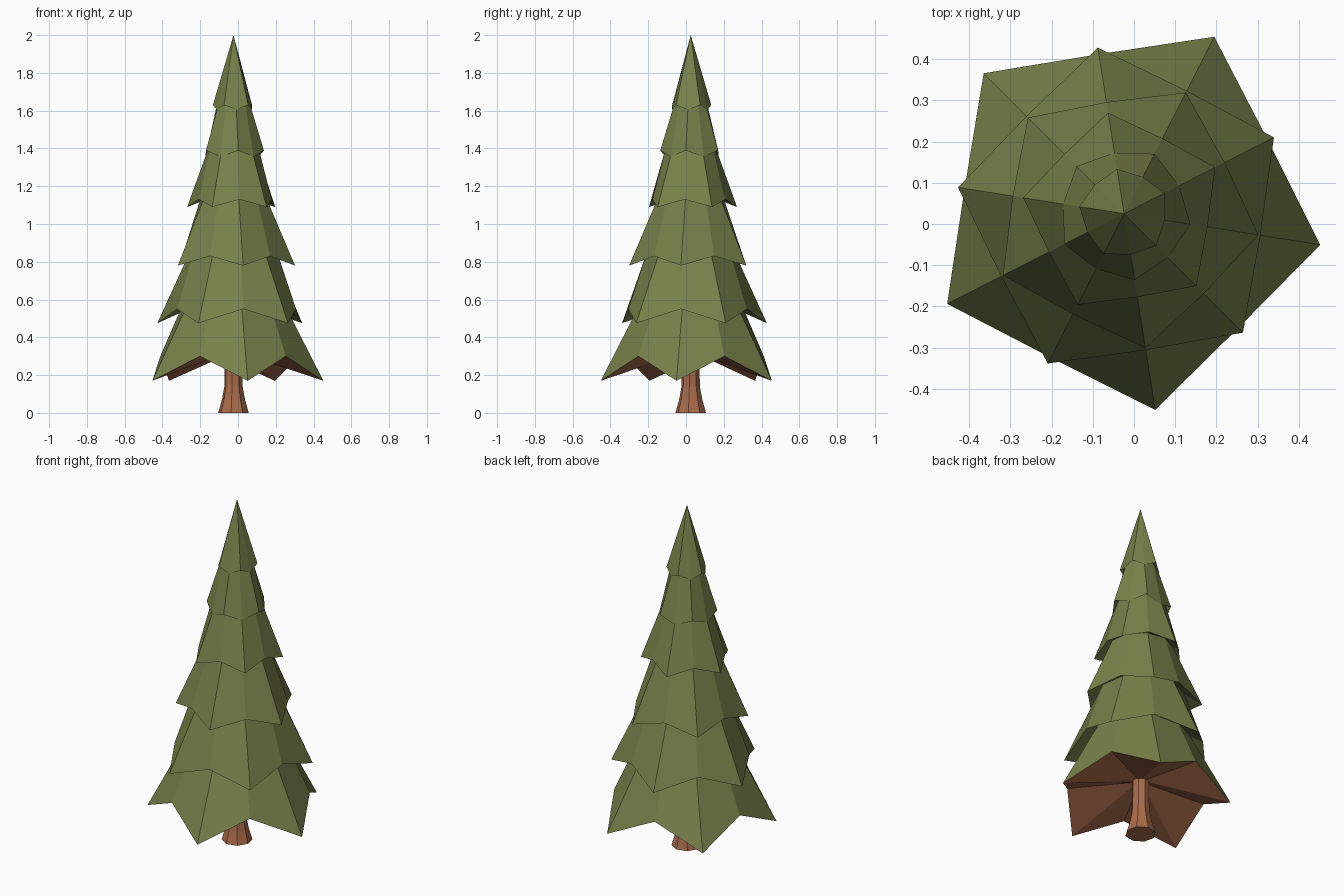
import bpy, bmesh, math

if "Cube" in bpy.data.objects:
    bpy.data.objects.remove(bpy.data.objects["Cube"])

CX, CY = -0.024, 0.025   # tree axis


def material(name, rgb):
    m = bpy.data.materials.new(name)
    m.diffuse_color = (*rgb, 1)
    m.use_nodes = True
    m.node_tree.nodes["Principled BSDF"].inputs["Base Color"].default_value = m.diffuse_color
    return m


green = material("needles", (0.19, 0.22, 0.07))
brown = material("bark", (0.40, 0.15, 0.07))


def ring(bm, n, start, rz_even, rz_odd):
    """Ring of n verts alternating between two (radius, height) pairs."""
    verts = []
    for i in range(n):
        r, z = rz_odd if i % 2 else rz_even
        a = math.radians(start) + 2 * math.pi * i / n
        verts.append(bm.verts.new((CX + r * math.cos(a), CY + r * math.sin(a), z)))
    return verts


def bridge(bm, a, b):
    n = len(a)
    for i in range(n):
        j = (i + 1) % n
        bm.faces.new((a[i], a[j], b[j], b[i]))


def finish(bm, name, mat):
    me = bpy.data.meshes.new(name)
    bm.to_mesh(me)
    bm.free()
    me.materials.append(mat)
    ob = bpy.data.objects.new(name, me)
    bpy.context.collection.objects.link(ob)


# Foliage tiers: rim (radius, z) on the -9 deg spokes, then on the 27 deg spokes,
# followed by the inner ring tucked under the next tier
TIERS = [
    ((0.482, 0.17), (0.392, 0.30), (0.265, 0.59)),
    ((0.335, 0.55), (0.408, 0.475), (0.235, 0.85)),
    ((0.330, 0.78), (0.274, 0.83), (0.175, 1.14)),
    ((0.205, 1.13), (0.248, 1.09), (0.135, 1.40)),
    ((0.163, 1.39), (0.150, 1.355), (0.088, 1.635)),
    ((0.100, 1.605), (0.110, 1.63), None),
]
bm = bmesh.new()
prev = None
for even, odd, top in TIERS:
    rim = ring(bm, 10, -9, even, odd)
    if prev:
        bridge(bm, prev, rim)      # overhanging underside
    if top:
        prev = ring(bm, 10, -9, top, top)
        bridge(bm, rim, prev)      # sloping boughs
    else:
        tip = bm.verts.new((CX, CY, 2.0))
        for i in range(10):
            bm.faces.new((rim[i], rim[(i + 1) % 10], tip))
finish(bm, "foliage", green)

# Brown pleated underside of the lowest tier
bm = bmesh.new()
inner = ring(bm, 10, -9, (0.04, 0.32), (0.04, 0.32))
bridge(bm, inner, ring(bm, 10, -9, *TIERS[0][:2]))
finish(bm, "branch_underside", brown)

# Flared trunk
bm = bmesh.new()
prev = None
for r, z in [(0.082, 0), (0.062, 0.07), (0.049, 0.14), (0.046, 0.33)]:
    cur = ring(bm, 8, -9, (r, z), (r, z))
    if prev:
        bridge(bm, prev, cur)
    else:
        bm.faces.new(cur[::-1])
    prev = cur
finish(bm, "trunk", brown)
